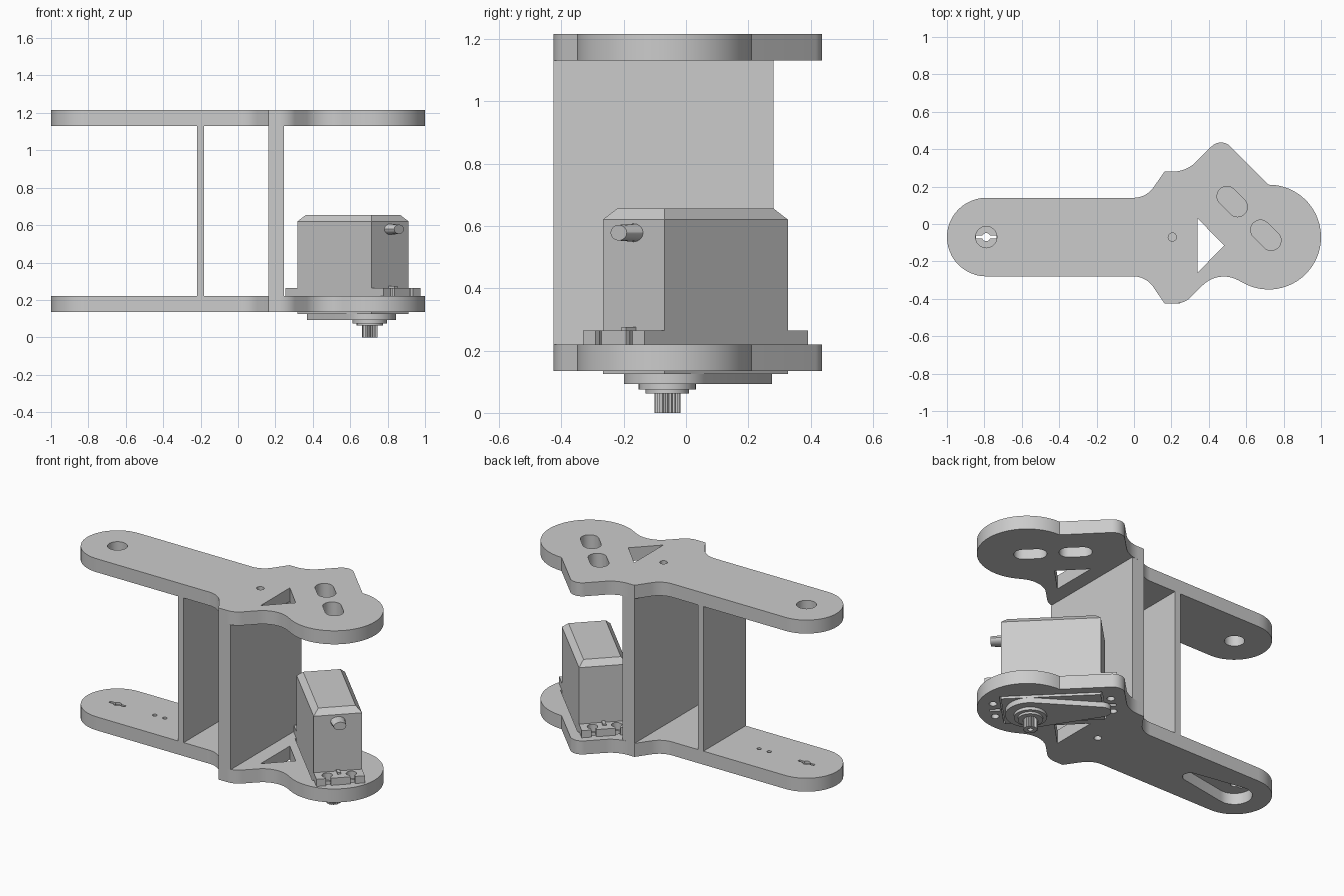
import bpy, bmesh
from math import sin, cos, pi, radians, acos, tan, sqrt
from mathutils import Matrix, Vector

cube = bpy.data.objects.get("Cube")
if cube:
    bpy.data.objects.remove(cube, do_unlink=True)

grey = bpy.data.materials.new("plain_grey")
grey.use_nodes = True
COLOUR = (0.6, 0.6, 0.6, 1)
grey.diffuse_color = COLOUR
grey.node_tree.nodes["Principled BSDF"].inputs["Base Color"].default_value = COLOUR

# The motor's own frame: local +x points away from its cable end
MOTOR = Matrix.Translation((0.615, 0.03, 0)) @ Matrix.Rotation(radians(135), 4, 'Z')
SHAFT = -0.127


def finish(name, bm, matrix=None):
    bmesh.ops.remove_doubles(bm, verts=bm.verts, dist=0.00005)
    bmesh.ops.recalc_face_normals(bm, faces=bm.faces)
    mesh = bpy.data.meshes.new(name)
    bm.to_mesh(mesh)
    bm.free()
    mesh.materials.append(grey)
    mesh.shade_smooth()
    mesh.set_sharp_from_angle(angle=radians(30))
    ob = bpy.data.objects.new(name, mesh)
    if matrix:
        ob.matrix_world = matrix
    bpy.context.collection.objects.link(ob)
    return ob


def arc(cx, cy, r, a0, a1, n=16):
    angles = [radians(a0 + (a1 - a0) * i / n) for i in range(n + 1)]
    return [(cx + r * cos(a), cy + r * sin(a)) for a in angles]


def circle(cx, cy, r, n=32):
    return arc(cx, cy, r, 0, 360, n)[:-1]


def rect(cx, cy, hx, hy):
    return [(cx - hx, cy - hy), (cx + hx, cy - hy), (cx + hx, cy + hy), (cx - hx, cy + hy)]


def teardrop(x0, r0, x1, r1, y=0.0):
    """Outline wrapped around two circles on a line along x (x0 < x1)."""
    a = acos((r0 - r1) / (x1 - x0)) * 180 / pi
    return arc(x1, y, r1, -a, a) + arc(x0, y, r0, a, 360 - a, 24)


def fillet(corners, n=8):
    """Round polygon corners given as (x, y, radius)."""
    out = []
    for i, (x, y, r) in enumerate(corners):
        p = Vector((x, y))
        if r == 0:
            out.append((x, y))
            continue
        a = (Vector(corners[i - 1][:2]) - p).normalized()
        b = (Vector(corners[(i + 1) % len(corners)][:2]) - p).normalized()
        half = acos(max(-1, min(1, a.dot(b)))) / 2
        centre = p + (a + b).normalized() * (r / sin(half))
        start = p + a * (r / tan(half)) - centre
        end = p + b * (r / tan(half)) - centre
        for k in range(n + 1):
            w = k / n
            turn = pi - 2 * half
            v = (start * sin((1 - w) * turn) + end * sin(w * turn)) / sin(turn)
            out.append(tuple(centre + v))
    return out


def in_motor(points):
    return [tuple((MOTOR @ Vector((x, y, 0)))[:2]) for x, y in points]


def slab(name, z0, z1, outline, holes=(), matrix=None):
    """Extrude a flat outline with holes between two heights."""
    curve = bpy.data.curves.new(name + "_profile", 'CURVE')
    curve.dimensions = '2D'
    curve.fill_mode = 'BOTH'
    curve.extrude = (z1 - z0) / 2
    for loop in [outline, *holes]:
        spline = curve.splines.new('POLY')
        spline.points.add(len(loop) - 1)
        for point, (x, y) in zip(spline.points, loop):
            point.co = (x, y, 0, 1)
        spline.use_cyclic_u = True
    helper = bpy.data.objects.new(name + "_profile", curve)
    bpy.context.collection.objects.link(helper)
    mesh = bpy.data.meshes.new_from_object(
        helper.evaluated_get(bpy.context.evaluated_depsgraph_get()))
    bm = bmesh.new()
    bm.from_mesh(mesh)
    bmesh.ops.translate(bm, verts=bm.verts, vec=(0, 0, (z0 + z1) / 2))
    bpy.data.objects.remove(helper)
    bpy.data.curves.remove(curve)
    bpy.data.meshes.remove(mesh)
    return finish(name, bm, matrix)


def box(name, lo, hi):
    return slab(name, lo[2], hi[2], [(lo[0], lo[1]), (hi[0], lo[1]), (hi[0], hi[1]), (lo[0], hi[1])])


# Plate outline: long arm, wall shoulders, round motor end and rounded peak
round_end = [(x, y, 0) for x, y in arc(0.72, -0.07, 0.28, 240, 450, 48)]
plate = fillet([(-1, 0.14, 0.21), (-1, -0.28, 0.21), (0.065, -0.28, 0.13), (0.163, -0.425, 0),
                (0.27, -0.425, 0.12), (0.45, -0.245, 0.16), *round_end,
                (0.465, 0.465, 0.07), (0.28, 0.28, 0.18), (0.163, 0.28, 0), (0.065, 0.14, 0.13)], 12)
triangle = [(0.34, 0.03), (0.34, -0.26), (0.482, -0.115)]
pin_hole = circle(0.205, -0.07, 0.022)

# Upper plate
slots = [in_motor(teardrop(c - 0.04, 0.053, c + 0.04, 0.0529)) for c in (SHAFT, -SHAFT)]
slab("upper_plate", 1.13, 1.215, plate, [triangle, pin_hole, circle(-0.79, -0.07, 0.057), *slots])

# Lower plate: motor opening, screw holes, and a lever pocket open underneath
opening = in_motor(rect(0, 0, 0.288, 0.148))
screws = [in_motor(circle(sx * 0.33, sy * 0.07, 0.022)) for sx in (-1, 1) for sy in (-1, 1)]
ribs = [in_motor(rect(sx * 0.325, 0, 0.028, 0.01)) for sx in (-1, 1)]
shared = [triangle, pin_hole, opening, *screws, *ribs]
keyhole = [(x - 0.79, y - 0.07) for x, y in
           [(0.055, -0.008), (0.055, 0.008)] + arc(0, 0, 0.022, 22, 158)
           + [(-0.055, 0.008), (-0.055, -0.008)] + arc(0, 0, 0.022, 202, 338)]
lever_holes = [circle(x, -0.07, 0.013) for x in (-0.53, -0.46)]
pocket = teardrop(-0.79, 0.1, -0.47, 0.045, -0.07)
slab("lower_plate_bottom", 0.135, 0.205, plate, shared + [pocket])
slab("lower_plate_top", 0.205, 0.22, plate, shared + [keyhole, *lever_holes])

# Upright walls between the plates
box("main_wall", (0.163, -0.425, 0.22), (0.247, 0.28, 1.13))
box("thin_wall", (-0.22, -0.28, 0.22), (-0.182, 0.14, 1.13))

# Motor body with a bevelled top
bm = bmesh.new()
bmesh.ops.create_cube(bm, size=1, matrix=Matrix.Translation((0, 0, 0.3725))
                      @ Matrix.Diagonal((0.56, 0.28, 0.495, 1)))
top = max(bm.faces, key=lambda f: f.calc_center_median().z)
raised = bmesh.ops.extrude_face_region(bm, geom=[top])["geom"]
bm.faces.remove(top)
for v in [g for g in raised if isinstance(g, bmesh.types.BMVert)]:
    v.co += Vector((-0.032 if v.co.x > 0 else 0.032, -0.032 if v.co.y > 0 else 0.032, 0.035))
finish("motor_body", bm, MOTOR)

# Mounting tabs with open screw notches
tab_end = [(0.37, -0.14)]
for y in (-0.07, 0.07):
    tab_end += [(0.37, y - 0.014)] + arc(0.325, y, 0.03, -28, -332, 20) + [(0.37, y + 0.014)]
tab_end.append((0.37, 0.14))
slab("motor_tabs", 0.22, 0.265, tab_end + [(-x, -y) for x, y in tab_end], matrix=MOTOR)
for sx in (-1, 1):
    slab("tab_rib", 0.265, 0.275, rect(sx * 0.3, 0, 0.025, 0.01), matrix=MOTOR)

# Gear cover, stepped collar and toothed shaft below the plate
slab("gear_cover", 0.093, 0.126, teardrop(SHAFT, 0.14, 0.27, 0.055), matrix=MOTOR)
slab("collar_wide", 0.075, 0.094, circle(SHAFT, 0, 0.092), matrix=MOTOR)
slab("collar_narrow", 0.062, 0.076, circle(SHAFT, 0, 0.07), matrix=MOTOR)
teeth = [(SHAFT + r * cos(a), r * sin(a)) for i in range(40)
         for r, a in [(0.042 if i % 2 else 0.036, i * pi / 20)]]
slab("output_shaft", 0, 0.063, teeth, [circle(SHAFT, 0, 0.015, 16)], MOTOR)

# Cable stub
bm = bmesh.new()
bmesh.ops.create_cone(bm, cap_ends=True, segments=16, radius1=0.043, radius2=0.037, depth=0.07,
                      matrix=Matrix.Translation((-0.313, 0, 0.578)) @ Matrix.Diagonal((1, 1, 0.68, 1))
                      @ Matrix.Rotation(radians(-90), 4, 'Y'))
finish("cable_stub", bm, MOTOR)
